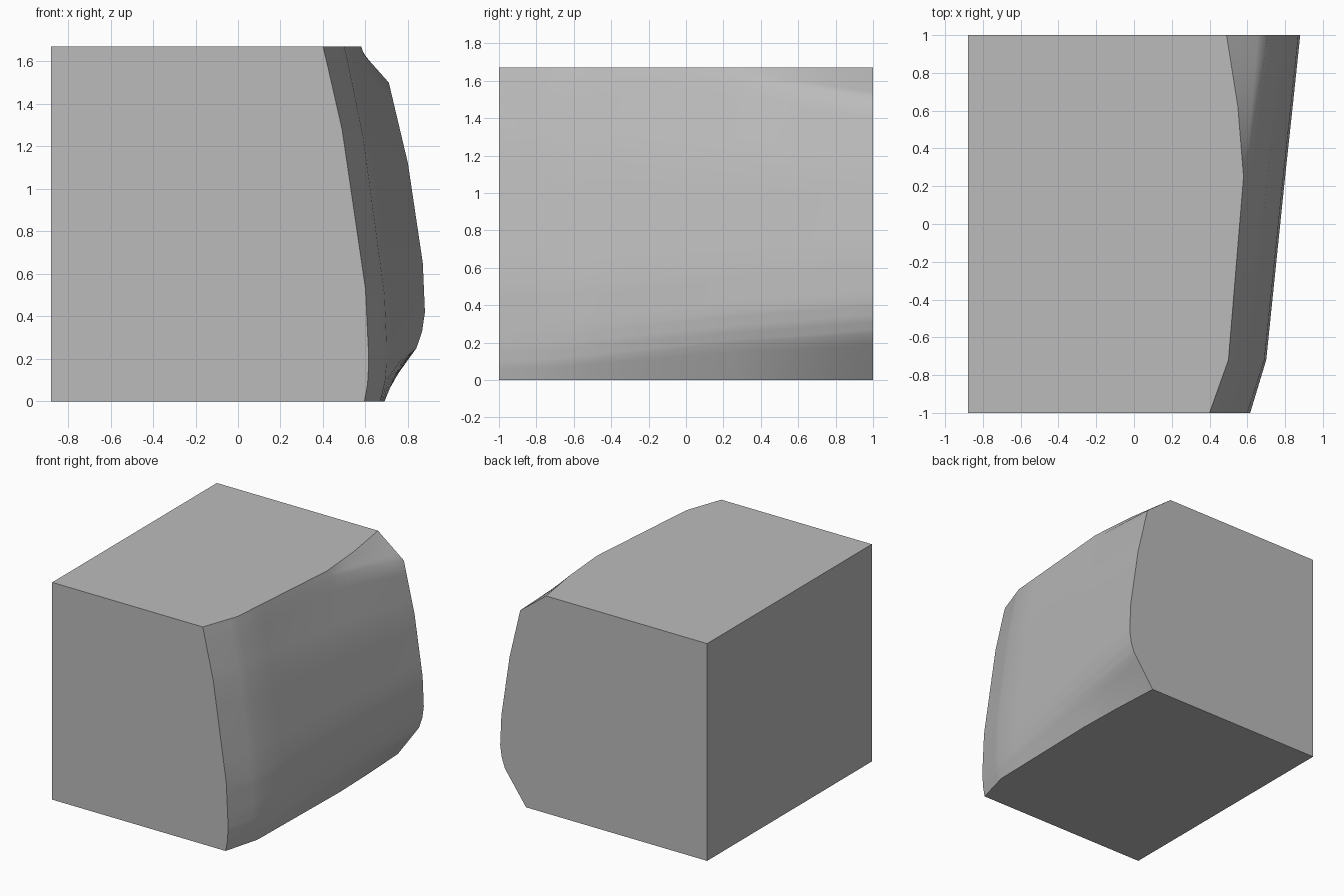
import bpy
import bmesh
from mathutils import Vector

default = bpy.data.objects.get("Cube")
if default:
    bpy.data.objects.remove(default, do_unlink=True)

LEFT, STEPS = -0.88, 4

# Side profiles as (x, z) from top to bottom, keyed by their depth y
SECTIONS = {
    -1.0: [(.40, 1.67), (.417, 1.6), (.49, 1.28), (.60, .53), (.614, .24), (.615, .17), (.61, .08), (.595, 0)],
    -.72: [(.50, 1.67), (.517, 1.6), (.59, 1.24), (.69, .5), (.70, .26), (.70, .18), (.692, .09), (.67, 0)],
    .25: [(.58, 1.67), (.593, 1.63), (.71, 1.18), (.79, .6), (.80, .36), (.79, .27), (.772, .2), (.69, 0)],
    .62: [(.55, 1.67), (.648, 1.57), (.755, 1.15), (.83, .62), (.84, .39), (.828, .3), (.805, .22), (.68, 0)],
    1.0: [(.49, 1.67), (.71, 1.5), (.80, 1.12), (.87, .65), (.88, .42), (.867, .33), (.84, .25), (.66, 0)],
}


def refine(rows, blend):
    """Insert evenly blended items between each neighbouring pair."""
    result = [blend(a, b, i / STEPS) for a, b in zip(rows, rows[1:]) for i in range(STEPS)]
    return result + [rows[-1]]


def blend_points(a, b, t):
    return a.lerp(b, t)


def blend_rows(a, b, t):
    return [p.lerp(q, t) for p, q in zip(a, b)]


def make_material(name, colour):
    mat = bpy.data.materials.new(name)
    mat.use_nodes = True
    mat.diffuse_color = colour
    mat.node_tree.nodes["Principled BSDF"].inputs["Base Color"].default_value = colour
    return mat


# Curved side lofted through the profiles
profiles = [[Vector((x, y, z)) for x, z in pts] for y, pts in SECTIONS.items()]
rows = refine([refine(p, blend_points) for p in profiles], blend_rows)
bm = bmesh.new()
grid = [[bm.verts.new(p) for p in row] for row in rows]
for a, b in zip(grid, grid[1:]):
    for j in range(len(a) - 1):
        bm.faces.new((a[j], a[j + 1], b[j + 1], b[j])).smooth = True

# Flat walls, top and base
height = rows[0][0].z
front_top, front_base, back_top, back_base = [
    bm.verts.new((LEFT, y, z)) for y in (-1, 1) for z in (height, 0)]
bm.faces.new([front_top, front_base] + grid[0][::-1])
bm.faces.new([back_top, back_base] + grid[-1][::-1])
bm.faces.new([front_top, back_top] + [row[0] for row in reversed(grid)])
bm.faces.new([front_base, back_base] + [row[-1] for row in reversed(grid)])
bm.faces.new((front_top, front_base, back_base, back_top))
bmesh.ops.recalc_face_normals(bm, faces=bm.faces)

# Crisp rim where the curved side meets the flat faces
for edge in bm.edges:
    edge.smooth = all(face.smooth for face in edge.link_faces)

mesh = bpy.data.meshes.new("curved_block")
bm.to_mesh(mesh)
bm.free()
mesh.materials.append(make_material("light grey", (.5, .5, .5, 1)))
block = bpy.data.objects.new("curved_block", mesh)
bpy.context.collection.objects.link(block)
